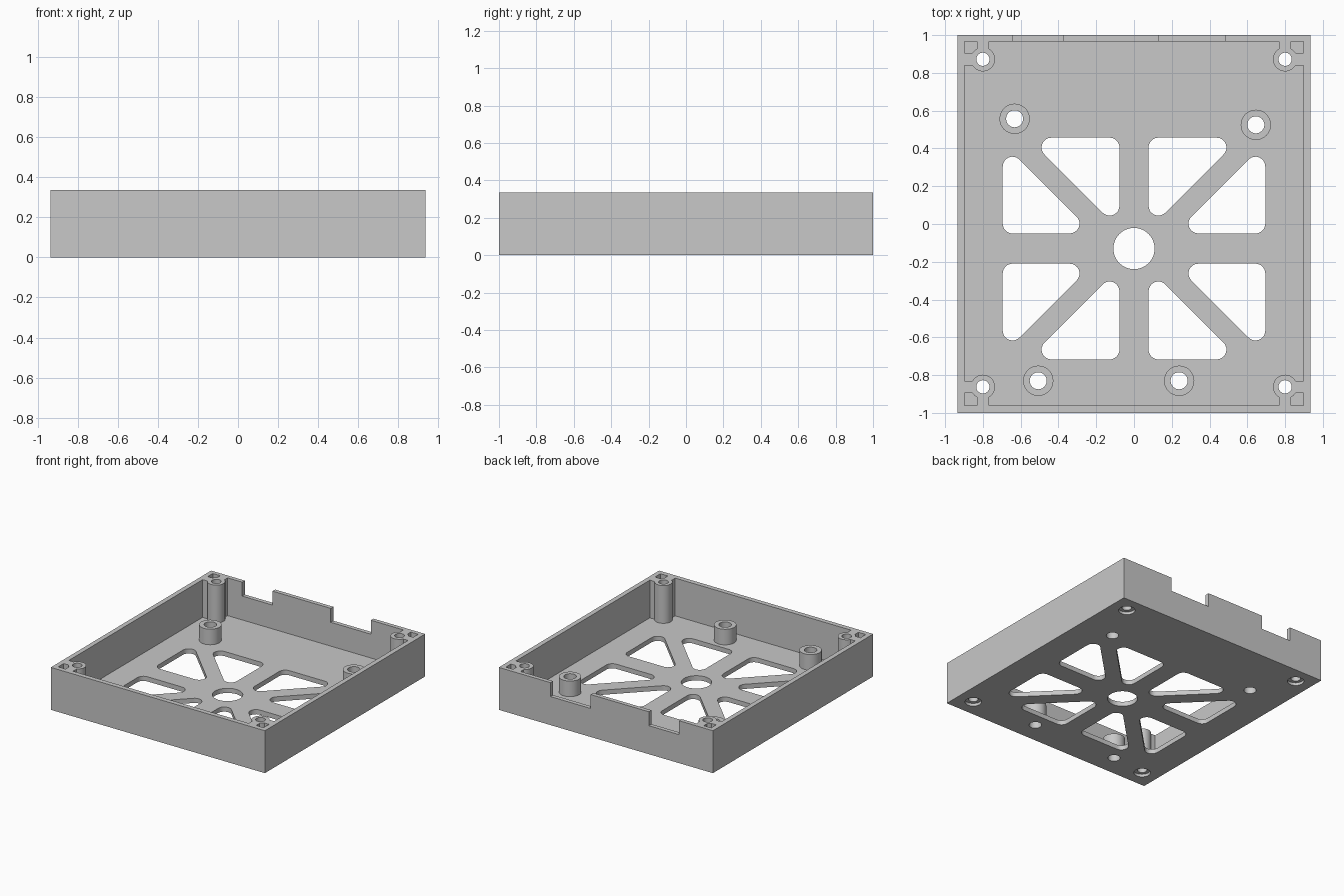
import bpy, bmesh
from math import pi, cos, sin, tan
from mathutils import Vector

W, D, H = 0.935, 1.0, 0.335           # half width, half depth, height
FLOOR = 0.037
SIDE, FRONT, BACK = 0.038, 0.038, 0.033   # wall thicknesses
HUB_Y = -0.13                         # centre of the spoked vent

if "Cube" in bpy.data.objects:
    bpy.data.objects.remove(bpy.data.objects["Cube"], do_unlink=True)

grey = bpy.data.materials.new("plain_grey")
grey.use_nodes = True
grey.diffuse_color = (0.58, 0.58, 0.58, 1)
grey.node_tree.nodes["Principled BSDF"].inputs["Base Color"].default_value = grey.diffuse_color


def prism(name, outline, z0, z1):
    """Extrude a flat outline from z0 up to z1."""
    bm = bmesh.new()
    face = bm.faces.new([bm.verts.new((x, y, z0)) for x, y in outline])
    top = bmesh.ops.extrude_face_region(bm, geom=[face], use_keep_orig=True)["geom"]
    bmesh.ops.translate(bm, vec=(0, 0, z1 - z0),
                        verts=[g for g in top if isinstance(g, bmesh.types.BMVert)])
    bmesh.ops.recalc_face_normals(bm, faces=bm.faces)
    mesh = bpy.data.meshes.new(name)
    bm.to_mesh(mesh)
    bm.free()
    mesh.materials.append(grey)
    ob = bpy.data.objects.new(name, mesh)
    bpy.context.collection.objects.link(ob)
    return ob


def rect(x0, x1, y0, y1):
    return [(x0, y0), (x1, y0), (x1, y1), (x0, y1)]


def circle(x, y, r, n=48):
    return [(x + r * cos(2 * pi * i / n), y + r * sin(2 * pi * i / n)) for i in range(n)]


def rounded(corners, r, steps=8):
    """Round every corner of a convex outline with radius r."""
    pts = []
    for i, c in enumerate(corners):
        c = Vector(c)
        a = (Vector(corners[i - 1]) - c).normalized()
        b = (Vector(corners[(i + 1) % len(corners)]) - c).normalized()
        half = a.angle(b) / 2
        centre = c + (a + b).normalized() * r / sin(half)
        start = (c + a * r / tan(half) - centre).normalized()
        end = (c + b * r / tan(half) - centre).normalized()
        for k in range(steps + 1):
            pts.append(tuple(centre + r * start.slerp(end, k / steps)))
    return pts


def select(ob):
    bpy.ops.object.select_all(action='DESELECT')
    ob.select_set(True)
    bpy.context.view_layer.objects.active = ob


def combine(ob, other, operation='DIFFERENCE'):
    """Boolean the second object into the first and drop it."""
    mod = ob.modifiers.new("bool", 'BOOLEAN')
    mod.operation, mod.solver, mod.object = operation, 'EXACT', other
    select(ob)
    bpy.ops.object.modifier_apply(modifier=mod.name)
    bpy.data.objects.remove(other, do_unlink=True)


def smooth(ob):
    select(ob)
    bpy.ops.object.shade_smooth_by_angle(angle=pi / 6)


def cut(ob, outline, z0=-0.1, z1=0.5):
    combine(ob, prism("cutter", outline, z0, z1))


# Open tray: floor and four walls
tray = prism("tray", rect(-W, W, -D, D), 0, H)
cut(tray, rect(-W + SIDE, W - SIDE, -D + FRONT, D - BACK), FLOOR)

# Two notches in the back wall
for x0, x1 in [(-0.64, -0.376), (0.133, 0.483)]:
    cut(tray, rect(x0, x1, D - 0.06, D + 0.1), 0.225)

# Spoked vent: hub hole and eight rounded triangular windows
cut(tray, circle(0, HUB_Y, 0.109, 64))
upper = [(0.077, 0.101), (0.077, 0.587), (0.563, 0.587)]
outer = [(0.215, 0.08), (0.695, 0.08), (0.695, 0.56)]
for sx in (-1, 1):
    for sy in (-1, 1):
        for tri in (upper, outer):
            cut(tray, rounded([(sx * x, HUB_Y + sy * y) for x, y in tri], 0.052))

# Corner screw posts, each tied to both walls by ribs
for sx, side in ((1, "left"), (-1, "right")):
    for sy, end in ((1, "back"), (-1, "front")):
        x, y = sx * 0.8, sy * 0.867 + 0.005
        wall_x = sx * (W - SIDE)
        wall_y = D - BACK if sy > 0 else -D + FRONT
        post = prism(f"{end}_{side}_screw_post", circle(x, y, 0.064), FLOOR, H)
        combine(post, prism("rib", rect(*sorted((x, wall_x)), y - 0.032, y + 0.032),
                            FLOOR, H), 'UNION')
        combine(post, prism("rib", rect(x - 0.032, x + 0.032, *sorted((y, wall_y))),
                            FLOOR, H), 'UNION')
        cut(post, circle(x, y, 0.035))
        smooth(post)
        # Screw hole with a recess for the head underneath
        cut(tray, circle(x, y, 0.035))
        cut(tray, circle(x, y, 0.06), -0.1, 0.022)

# Board standoffs with through holes
standoffs = [(-0.632, 0.557), (0.645, 0.525), (-0.507, -0.83), (0.239, -0.83)]
for i, (x, y) in enumerate(standoffs):
    standoff = prism(f"board_standoff_{i + 1}", circle(x, y, 0.08), FLOOR, 0.16)
    cut(standoff, circle(x, y, 0.045))
    smooth(standoff)
    cut(tray, circle(x, y, 0.045))

smooth(tray)
